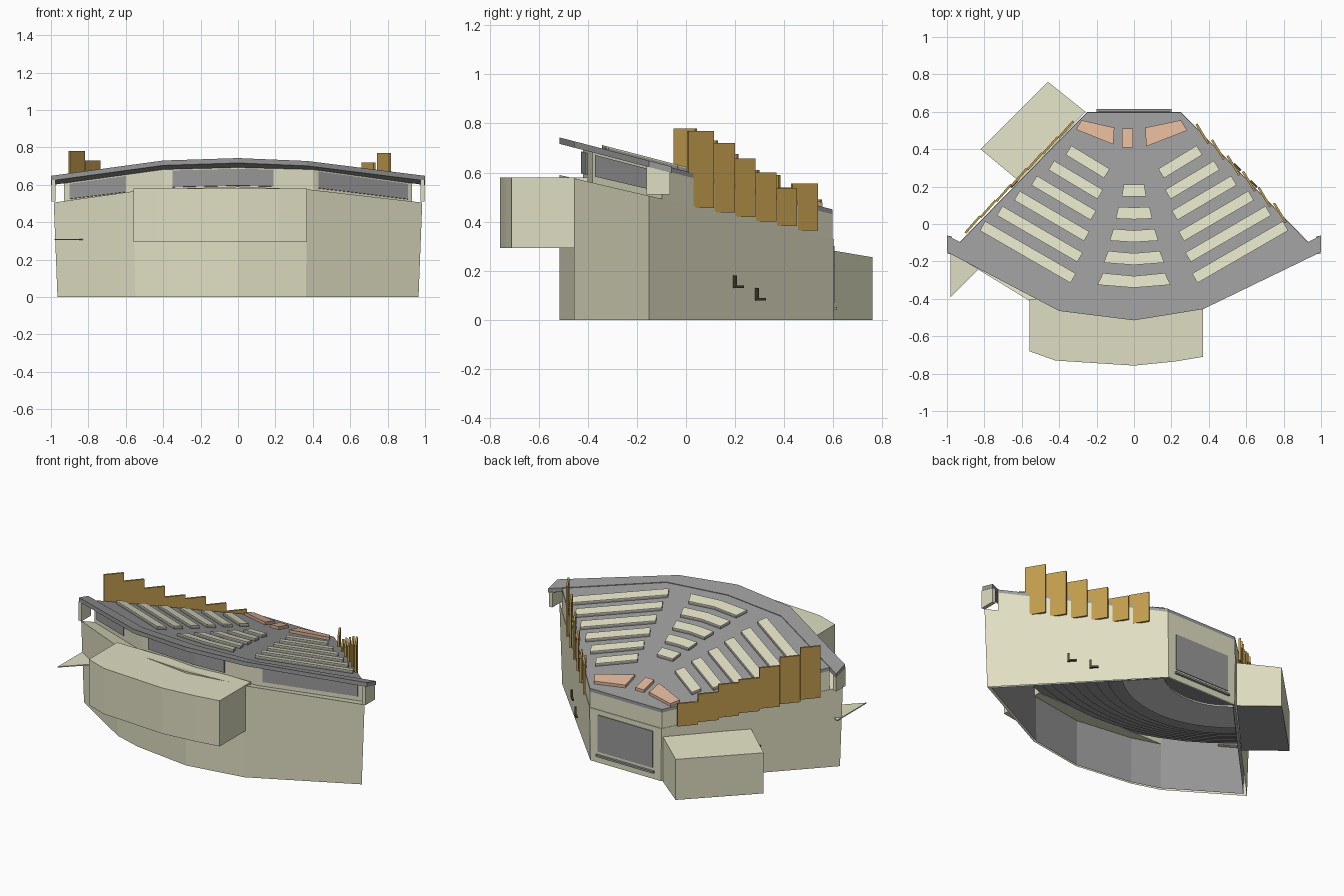
import bpy, bmesh, math
from mathutils import Vector

if "Cube" in bpy.data.objects:
    bpy.data.objects.remove(bpy.data.objects["Cube"])


def material(name, rgb):
    m = bpy.data.materials.new(name)
    m.diffuse_color = (*rgb, 1)
    m.use_nodes = True
    m.node_tree.nodes["Principled BSDF"].inputs["Base Color"].default_value = m.diffuse_color
    return m


CREAM = material("cream plaster", (0.74, 0.73, 0.54))
GREY = material("roof grey", (0.32, 0.32, 0.32))
GOLD = material("golden wood", (0.53, 0.33, 0.075))
PEACH = material("peach panel", (0.72, 0.45, 0.31))
LIGHT = material("stage light grey", (0.65, 0.65, 0.65))
DARK = material("dark rail", (0.08, 0.07, 0.04))


def roof_z(x, y):
    return 0.605 - 0.26 * y


def ledge_z(x, y):
    return 0.47 - 0.233 * y


def make(name, bm, mat):
    bmesh.ops.recalc_face_normals(bm, faces=bm.faces)
    me = bpy.data.meshes.new(name)
    bm.to_mesh(me)
    bm.free()
    me.materials.append(mat)
    ob = bpy.data.objects.new(name, me)
    bpy.context.collection.objects.link(ob)
    return ob


def height(z, p):
    return z(*p) if callable(z) else z


def prism(name, polys, zb, zt, mat, bottom=True, taper=1.0):
    """Extruded outlines; zb and zt are heights or functions of x, y."""
    bm = bmesh.new()
    for pts in polys:
        lo = [bm.verts.new((x * taper, y, height(zb, (x, y)))) for x, y in pts]
        hi = [bm.verts.new((x, y, height(zt, (x, y)))) for x, y in pts]
        n = len(pts)
        for i in range(n):
            j = (i + 1) % n
            bm.faces.new((lo[i], lo[j], hi[j], hi[i]))
        bm.faces.new(hi)
        if bottom:
            bm.faces.new(lo[::-1])
    return make(name, bm, mat)


def rect(x0, x1, y0, y1):
    return [(x0, y0), (x1, y0), (x1, y1), (x0, y1)]


def bar(a, b, half):
    """Rectangle around the segment a-b."""
    a, b = Vector(a), Vector(b)
    d = (b - a).normalized()
    n = Vector((-d.y, d.x)) * half
    return [tuple(p) for p in (a + n, a - n, b - n, b + n)]


def mirror(pts):
    return [(-x, y) for x, y in pts]


def lift(f, d):
    return lambda x, y: f(x, y) + d


# Fan-shaped lower shell, open below, with a grey inner lining
front = [(-0.985, -0.15), (-0.56, -0.41), (-0.38, -0.465), (0, -0.515),
         (0.37, -0.455), (0.985, -0.15)]
outline = [(-0.25, 0.6)] + front + [(0.25, 0.6)]
prism("lower_walls", [outline], 0, ledge_z, CREAM, bottom=False, taper=0.98)
inner = [(x * 0.97, y * 0.98) for x, y in outline]
prism("inner_lining", [inner], 0.002, lift(ledge_z, -0.02), GREY, bottom=False, taper=0.98)

# Upper walls behind the ledge, up to the sloping roof
clear = [(-0.93, -0.097), (-0.4, -0.38), (0, -0.42), (0.4, -0.38), (0.93, -0.097)]
upper = [(-0.25, 0.597)] + clear + [(0.25, 0.597)]
prism("upper_walls", [upper], lift(ledge_z, -0.01), lift(roof_z, -0.02), CREAM)
prism("roof", [upper], lift(roof_z, -0.02), roof_z, GREY)

# Overhanging eave that follows the front wall
e_in = [(-1, -0.06), (-0.4, -0.375), (0, -0.415), (0.4, -0.375), (1, -0.06)]
e_out = [(-1, -0.15), (-0.4, -0.465), (0, -0.515), (0.37, -0.455), (1, -0.15)]
prism("front_eave", [[e_in[i], e_out[i], e_out[i + 1], e_in[i + 1]] for i in range(4)],
      lift(roof_z, -0.022), lift(roof_z, 0.004), GREY)
prism("eave_end_fins", [rect(0.975, 0.998, -0.16, -0.065), rect(-0.998, -0.975, -0.16, -0.065)],
      0.51, lift(roof_z, -0.02), CREAM)


# Clerestory windows on the wall under the eave
def wall_y(x):
    for (x0, y0), (x1, y1) in zip(clear, clear[1:]):
        if x0 <= x <= x1:
            return y0 + (y1 - y0) * (x - x0) / (x1 - x0)


panes = []
for xs in ((-0.9, -0.6), (-0.35, 0), (0, 0.19), (0.43, 0.91)):
    a, b = [(x, wall_y(x)) for x in xs]
    panes.append([a, (a[0], a[1] - 0.007), (b[0], b[1] - 0.007), b])
prism("clerestory_windows", panes, lift(ledge_z, 0.027), lift(roof_z, -0.03), GREY)

# Projecting foyer box at the front
prism("foyer_box", [[(-0.56, -0.4), (-0.56, -0.68), (-0.42, -0.73), (0, -0.757),
                     (0.22, -0.735), (0.37, -0.71), (0.37, -0.4)]], 0.293, 0.58, CREAM)

# Side annex at the back left with a sloping roof, and grey underside
annex = [(-0.46, 0.76), (-0.82, 0.4), (-0.61, 0.225), (-0.26, 0.6)]
prism("annex", [annex], 0.002, lambda x, y: 0.255 + 0.075 * (x - y + 1.22), CREAM)
prism("annex_underside", [annex], 0, 0.002, GREY)

# Thin canopy corner poking out at the front left
prism("canopy_corner", [[(-0.98, -0.39), (-0.8, -0.21), (-0.98, -0.1)]], 0.305, 0.311, CREAM)

# Roof skylights: chevrons in the middle, slanted rows on both sides
mid = []
for k in range(5):
    y, w = 0.18 - 0.118 * k, 0.065 + 0.0325 * k
    d = 0.004 * k
    mid.append([(-w * 0.85, y + 0.03), (-w, y - 0.033), (0, y - 0.033 - d),
                (w, y - 0.033), (w * 0.85, y + 0.03), (0, y + 0.03 - d)])
rows = []
for k in range(6):
    t = k / 5
    r = bar((0.145 + 0.18 * t, 0.27 - 0.56 * t), (0.35 + 0.46 * t, 0.395 - 0.405 * t), 0.029)
    rows += [r, mirror(r)]
prism("skylight_frames", mid + rows, lift(roof_z, -0.005), lift(roof_z, 0.012), GREY)
prism("skylights", mid + rows, lift(roof_z, 0.012), lift(roof_z, 0.018), CREAM)

# Peach panels above the stage
side = [(0.06, 0.515), (0.25, 0.555), (0.285, 0.5), (0.065, 0.415)]
left = [(-0.105, 0.515), (-0.28, 0.555), (-0.31, 0.505), (-0.11, 0.425)]
prism("stage_roof_panels", [side, left, rect(-0.065, -0.005, 0.41, 0.51)],
      lift(roof_z, -0.005), lift(roof_z, 0.018), PEACH)

# Stepped golden boards along the side walls
def side_point(sx, x, out):
    y = 0.6 - (x - 0.25) * 1.02
    return sx * (x + out * 0.71), y + out * 0.7


for name, sx, x0, tops, outs in (
        ("left_board", -1, 0.893, (0.78, 0.73, 0.675, 0.61, 0.59, 0.54, 0.49), (0.012, 0.018)),
        ("right_board", 1, 0.822, (0.77, 0.72, 0.658, 0.6, 0.537, 0.555), (-0.014, 0.014))):
    for k, top in enumerate(tops):
        a = side_point(sx, x0 - 0.083 * k, outs[0])
        b = side_point(sx, x0 - 0.083 * (k + 1), outs[1])
        prism(f"{name}_{k + 1}", [bar(a, b, 0.006)], 0.455 - 0.018 * k, top, GOLD)

# Small stair rails on the side walls
for sx in (-1, 1):
    for y, z in ((0.19, 0.13), (0.28, 0.08)):
        x = 0.25 + (0.6 - y) / 1.02
        p, q, r = [side_point(sx, x - d, 0.008) for d in (0, 0.008, 0.035)]
        prism("rail_post", [bar(p, q, 0.006)], z, z + 0.05, DARK)
        prism("rail_foot", [bar(p, r, 0.006)], z, z + 0.01, DARK)

# Back wall opening and sill
prism("stage_door", [rect(-0.19, 0.19, 0.598, 0.605)], 0.07, 0.3, GREY)
prism("stage_door_sill", [rect(-0.2, 0.2, 0.598, 0.614)], 0.04, 0.052, GREY)

# Stepped seating inside, seen from below, around the stage
CY, SEG, STEPS = 0.85, 12, 8
ANG = [math.radians(-43 + 86 * i / SEG) for i in range(SEG + 1)]


def arc(r):
    return [(r * math.sin(a), CY - r * math.cos(a)) for a in ANG]


profile = []
for k in range(STEPS):
    r, z = 0.62 + 0.085 * k, 0.015 + 0.04 * k
    profile += [(r, z), (r + 0.085, z)]
bm = bmesh.new()
rings = [[bm.verts.new((x, y, z)) for x, y in arc(r)] for r, z in profile]
for a, b in zip(rings, rings[1:]):
    for i in range(SEG):
        bm.faces.new((a[i], a[i + 1], b[i + 1], b[i]))
make("seating_tiers", bm, GREY)
prism("stage_floor", [arc(0.62) + arc(0.38)[::-1]], 0.005, 0.015, LIGHT)
